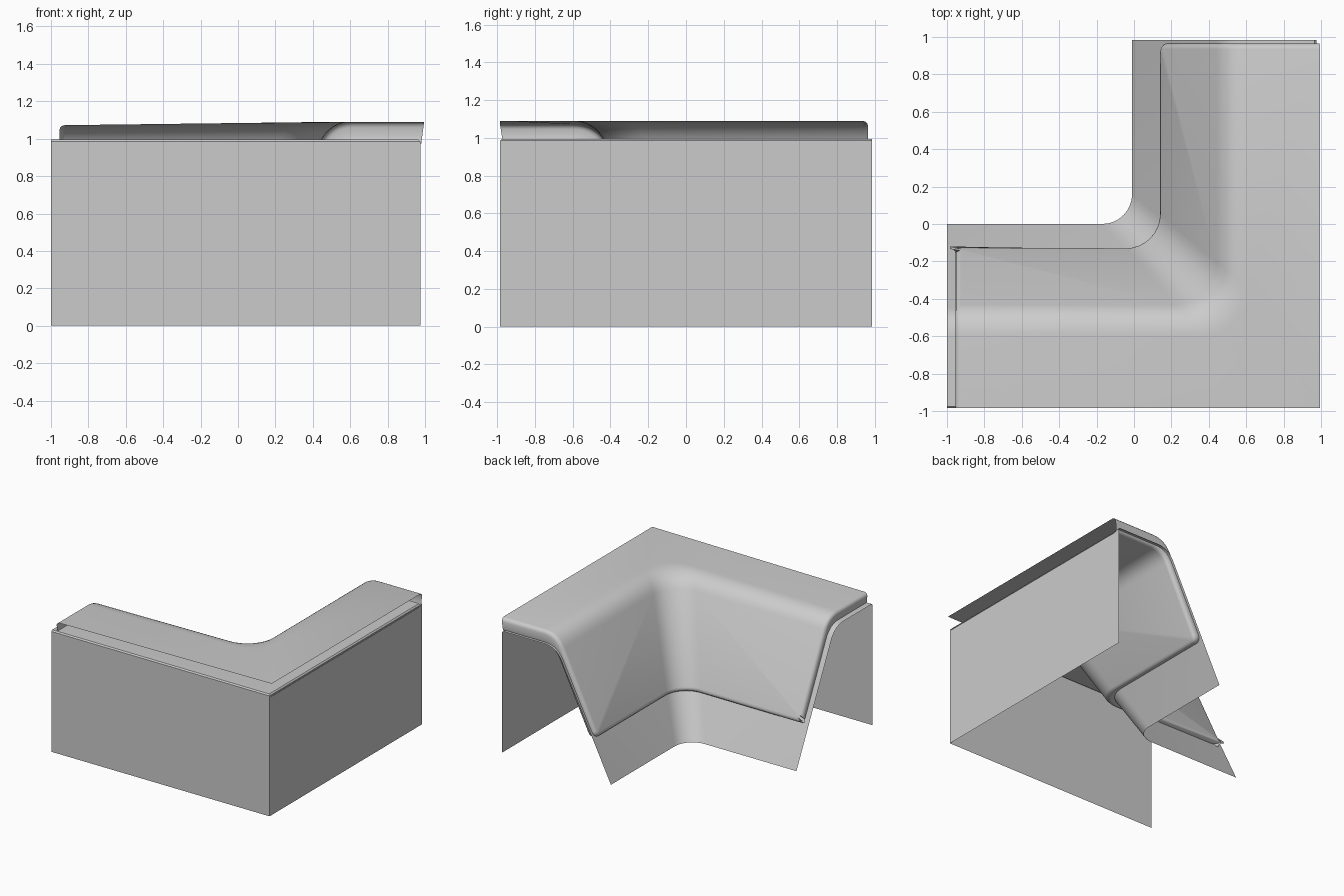
import bpy, bmesh
from math import sin, cos, pi
from mathutils import Vector

if "Cube" in bpy.data.objects:
    bpy.data.objects.remove(bpy.data.objects["Cube"], do_unlink=True)

grey = bpy.data.materials.new("plain_grey")
grey.use_nodes = True
grey.diffuse_color = (0.6, 0.6, 0.6, 1)
grey.node_tree.nodes["Principled BSDF"].inputs["Base Color"].default_value = (0.6, 0.6, 0.6, 1)


def slope_profile(start, corner, length, tail, steps=8):
    """Slope up from start, roll over the corner, then run through the tail points."""
    a, c = Vector(start), Vector(corner)
    p = c - (c - a).normalized() * length
    q = c + Vector((length, 0))
    roll = []
    for i in range(steps + 1):
        t = i / steps
        roll.append(p * (1 - t) ** 2 + c * 2 * t * (1 - t) + q * t * t)
    return [a] + roll + [Vector(v) for v in tail]


def l_path(u, z, left_end, back_end, shift, steps=8):
    """L-shaped row at inset u, with a rounded inside corner."""
    r = 0.16 + 0.15 * u if u < 0.7 else 0
    pts = [(left_end, -u)]
    for i in range(steps + 1):
        a = -pi / 2 + pi / 2 * i / steps
        pts.append((u - r + r * cos(a) + shift, -u + r + r * sin(a)))
    pts.append((u + shift, back_end))
    return [Vector((x, y, z)) for x, y in pts]


def add_sheet(bm, profile, *ends):
    rows = [[bm.verts.new(p) for p in l_path(u, z, *ends)] for u, z in profile]
    for low, high in zip(rows, rows[1:]):
        add_strip(bm, low, high)
    return rows


def add_strip(bm, a, b):
    for j in range(len(a) - 1):
        bm.faces.new((a[j], a[j + 1], b[j + 1], b[j]))


def finish(bm, name):
    bmesh.ops.remove_doubles(bm, verts=bm.verts, dist=0.0005)
    bmesh.ops.recalc_face_normals(bm, faces=bm.faces)
    top = max(bm.faces, key=lambda f: f.calc_center_median().z)
    if top.normal.z < 0:
        bmesh.ops.reverse_faces(bm, faces=bm.faces)
    mesh = bpy.data.meshes.new(name)
    bm.to_mesh(mesh)
    bm.free()
    mesh.materials.append(grey)
    obj = bpy.data.objects.new(name, mesh)
    bpy.context.collection.objects.link(obj)
    bpy.ops.object.select_all(action="DESELECT")
    obj.select_set(True)
    bpy.context.view_layer.objects.active = obj
    bpy.ops.object.shade_smooth_by_angle(angle=0.7)


# Base shell: inner slope, flat top and upright outer walls
bm = bmesh.new()
base = slope_profile((0, 0), (0.498, 0.995), 0.11,
                     [(0.975, 0.995), (0.985, 0.985), (0.985, 0)])
add_sheet(bm, base, -1, 0.985, -0.01)
finish(bm, "base_shell")

# Cover: thick pad over the top and slope, open along the outer walls
bm = bmesh.new()
ends = (-0.955, 0.965, 0.01)
outer = add_sheet(bm, slope_profile((0.12, 0.34), (0.484, 1.09), 0.12, [(0.985, 1.09)]), *ends)
inner = add_sheet(bm, slope_profile((0.19, 0.306), (0.515, 0.975), 0.1, [(0.97, 0.975)]), *ends)
add_strip(bm, outer[0], inner[0])
for col in (0, -1):
    add_strip(bm, [r[col] for r in outer], [r[col] for r in inner])

# Round the two lower corners, then the whole rim
corners = [bm.edges.get((outer[0][c], inner[0][c])) for c in (0, -1)]
bmesh.ops.remove_doubles(bm, verts=outer[-1] + inner[-1], dist=0.0005)
bmesh.ops.bevel(bm, geom=corners, offset=0.05, offset_type="OFFSET", segments=4,
                profile=0.5, affect="EDGES", clamp_overlap=False)
bmesh.ops.recalc_face_normals(bm, faces=bm.faces)
rim = [e for e in bm.edges if len(e.link_faces) == 2 and e.calc_face_angle(0) > 1]
bmesh.ops.bevel(bm, geom=rim, offset=0.03, offset_type="OFFSET", segments=3,
                profile=0.5, affect="EDGES", clamp_overlap=False)

# The cover sinks slightly towards its left-hand end
for v in bm.verts:
    if v.co.z > 0.98 and v.co.x < 0.5:
        v.co.z -= 0.018 * (0.5 - v.co.x) / 1.45 * (v.co.z - 0.98) / 0.11
finish(bm, "cover_pad")
